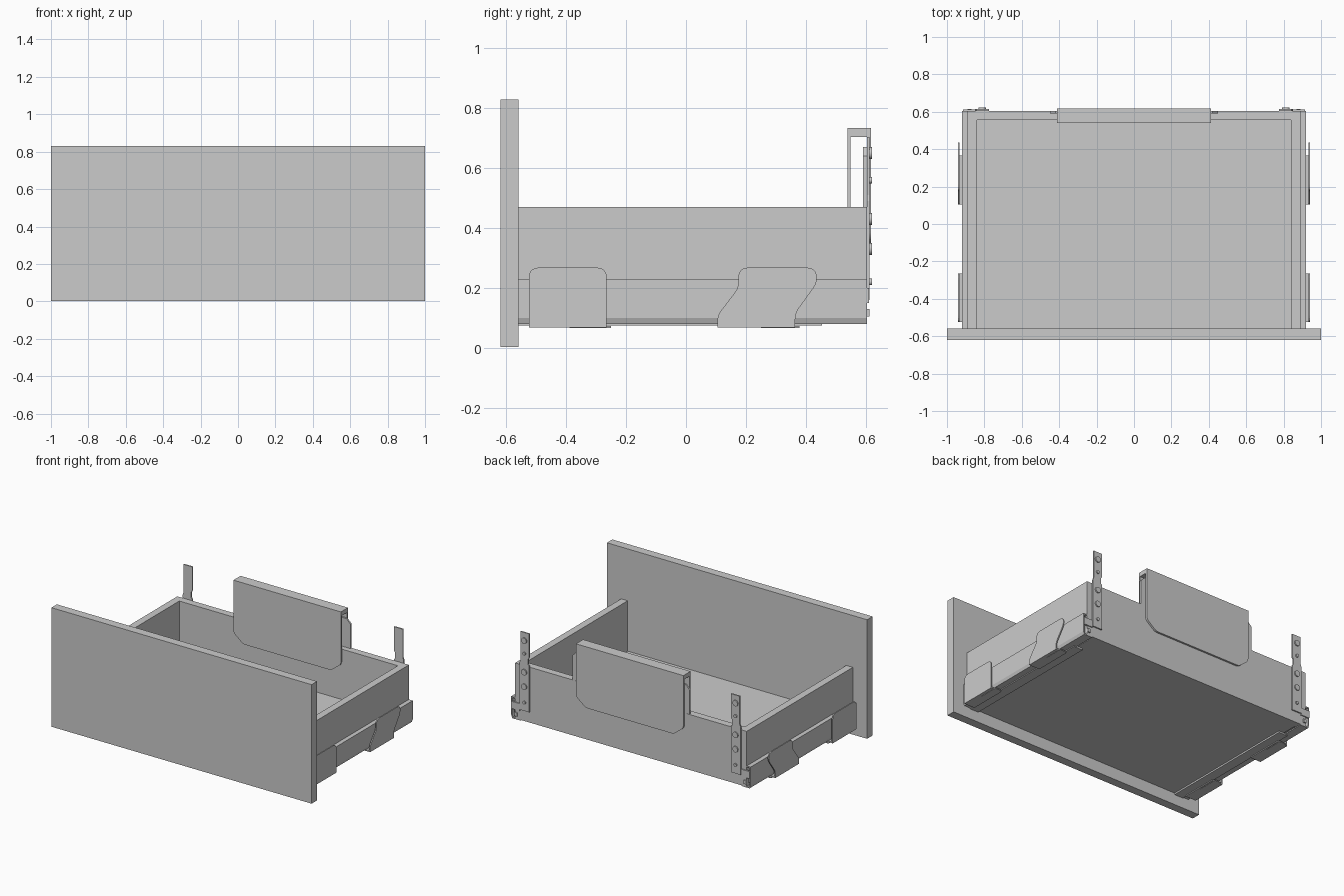
import bpy, bmesh, math
from mathutils import Vector

if "Cube" in bpy.data.objects:
    bpy.data.objects.remove(bpy.data.objects["Cube"])


def make(name, bm):
    bmesh.ops.recalc_face_normals(bm, faces=bm.faces)
    me = bpy.data.meshes.new(name)
    bm.to_mesh(me)
    bm.free()
    ob = bpy.data.objects.new(name, me)
    bpy.context.collection.objects.link(ob)
    return ob


def prism(name, pts, axis, a, b):
    """Extrude a 2D outline along x (pts = y,z) or y (pts = x,z) from a to b."""
    put = {'x': lambda p, d: (d, p[0], p[1]), 'y': lambda p, d: (p[0], d, p[1])}[axis]
    bm = bmesh.new()
    face = bm.faces.new([bm.verts.new(put(p, a)) for p in pts])
    ext = bmesh.ops.extrude_face_region(bm, geom=[face])
    vs = [g for g in ext['geom'] if isinstance(g, bmesh.types.BMVert)]
    move = Vector((b - a, 0, 0)) if axis == 'x' else Vector((0, b - a, 0))
    bmesh.ops.translate(bm, verts=vs, vec=move)
    return make(name, bm)


def box(name, x0, x1, y0, y1, z0, z1):
    return prism(name, [(x0, z0), (x1, z0), (x1, z1), (x0, z1)], 'y', y0, y1)


def rounded(pts, radii, n=5):
    """Round the corners of an outline with quadratic fillets."""
    out = []
    for i, (p, r) in enumerate(zip(pts, radii)):
        p = Vector(p)
        if r == 0:
            out.append(p)
            continue
        a = p + (Vector(pts[i - 1]) - p).normalized() * r
        b = p + (Vector(pts[(i + 1) % len(pts)]) - p).normalized() * r
        for k in range(n + 1):
            t = k / n
            out.append(a * (1 - t) ** 2 + p * 2 * t * (1 - t) + b * t * t)
    return out


def disc(name, x, y, z, r, depth):
    bpy.ops.mesh.primitive_cylinder_add(vertices=20, radius=r, depth=depth, location=(x, y, z),
                                        rotation=(math.pi / 2, 0, 0))
    bpy.context.object.name = name
    bpy.ops.object.shade_smooth_by_angle()


# Drawer front and box
box("front_panel", -1, 1, -0.62, -0.56, 0.003, 0.83)
box("floor_panel", -0.84, 0.84, -0.56, 0.555, 0.085, 0.12)
box("back_wall", -0.89, 0.89, 0.555, 0.605, 0.085, 0.47)

# Raised guard straddling the back wall
w = 0.413
guard = [(-w, 0.735), (-w, 0.37), (-w + 0.075, 0.31), (w - 0.075, 0.31), (w, 0.37), (w, 0.735)]
guard = rounded(guard, [0, 0.02, 0.02, 0.02, 0.02, 0])
prism("guard_inner_plate", guard, 'y', 0.54, 0.55)
prism("guard_outer_plate", guard, 'y', 0.605, 0.618)
box("guard_top", -w, w, 0.54, 0.618, 0.705, 0.735)
tongue = [(-0.45, 0.46), (0.45, 0.46), (0.45, 0.64), (0.42, 0.67), (-0.42, 0.67), (-0.45, 0.64)]
prism("guard_core", tongue, 'y', 0.592, 0.604)

# Outlines of the two clips on each runner
front_clip = rounded([(-0.525, 0.07), (-0.265, 0.07), (-0.265, 0.268), (-0.525, 0.268)],
                     [0, 0, 0.035, 0.035])
rear_clip = rounded([(0.105, 0.07), (0.365, 0.07), (0.365, 0.115), (0.437, 0.215),
                     (0.437, 0.268), (0.175, 0.268), (0.175, 0.2), (0.105, 0.108)],
                    [0, 0, 0.02, 0.02, 0.035, 0.035, 0.02, 0.02])

for s, side in ((-1, "left"), (1, "right")):
    def sbox(name, x0, x1, *r):
        lo, hi = sorted((s * x0, s * x1))
        return box(side + "_" + name, lo, hi, *r)

    sbox("side_wall", 0.84, 0.89, -0.56, 0.555, 0.1, 0.47)

    # Runner: folded channel beside and under the side wall, with inner rail
    t = 0.008
    channel = [(0.89, 0.23), (0.92, 0.23), (0.92, 0.1), (0.912, 0.08), (0.85, 0.08),
               (0.85, 0.08 + t), (0.906, 0.08 + t), (0.912, 0.1 + t), (0.912, 0.23 - t),
               (0.89, 0.23 - t)]
    prism(side + "_runner_channel", [(s * x, z) for x, z in channel], 'y', -0.56, 0.605)
    sbox("runner_inner_rail", 0.893, 0.904, -0.56, 0.59, 0.11, 0.19)
    sbox("runner_under_rail", 0.80, 0.87, -0.56, 0.455, 0.074, 0.086)

    # Clips with bottom flanges
    for nm, pts, y0, y1 in (("front_clip", front_clip, -0.525, -0.265),
                            ("rear_clip", rear_clip, 0.105, 0.365)):
        prism(f"{side}_{nm}", pts, 'x', s * 0.934, s * 0.942)
        sbox(nm + "_flange", 0.86, 0.942, y0, y1, 0.068, 0.077)
    sbox("front_clip_tab", 0.87, 0.92, -0.39, -0.25, 0.066, 0.072)
    sbox("rear_clip_tab", 0.87, 0.92, 0.25, 0.38, 0.066, 0.072)

    # Upright fixing strip on the back, with screw heads
    strip = [(0.775, 0.16), (0.85, 0.16), (0.85, 0.49), (0.843, 0.51), (0.843, 0.705),
             (0.775, 0.705), (0.775, 0.54), (0.785, 0.525), (0.785, 0.49), (0.775, 0.48)]
    prism(side + "_fixing_strip", [(s * x, z) for x, z in strip], 'y', 0.605, 0.614)
    for z in (0.65, 0.56, 0.43, 0.33, 0.22):
        r = 0.02 if z in (0.65, 0.43, 0.33) else 0.011
        disc(side + "_screw_head", s * 0.812, 0.616, z, r, 0.012)

    # Hook at the rear end of the runner
    sbox("rear_hook_plate", 0.85, 0.915, 0.6, 0.612, 0.15, 0.2)
    sbox("rear_hook_pin", 0.87, 0.89, 0.57, 0.614, 0.105, 0.13)
